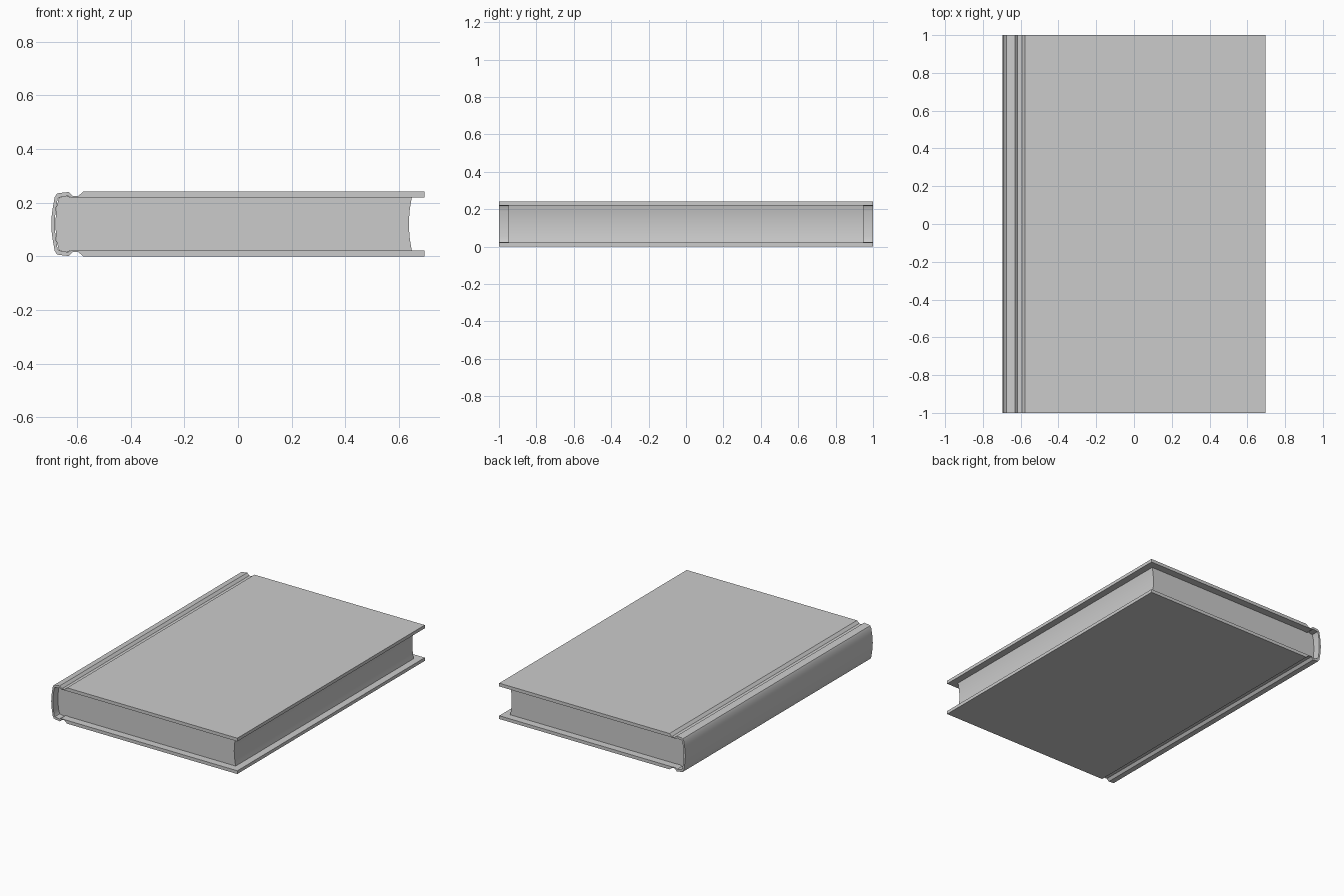
import bpy, bmesh, math

cube = bpy.data.objects.get("Cube")
if cube:
    bpy.data.objects.remove(cube, do_unlink=True)

MID = 0.121  # half of the book's thickness


def make_material(name, value):
    mat = bpy.data.materials.new(name)
    mat.use_nodes = True
    colour = (value, value, value, 1)
    mat.diffuse_color = colour
    mat.node_tree.nodes["Principled BSDF"].inputs["Base Color"].default_value = colour
    return mat


def mirrored(points):
    """Continue an upper half profile with its reflection below mid height."""
    return points + [(x, -z) for x, z in reversed(points) if abs(z) > 1e-6]


def extrude_profile(name, outline, half_length, mat):
    """Extrude a closed x-z outline along y."""
    bm = bmesh.new()
    face = bm.faces.new([bm.verts.new((x, -half_length, z + MID)) for x, z in outline])
    result = bmesh.ops.extrude_face_region(bm, geom=[face])
    moved = [v for v in result["geom"] if isinstance(v, bmesh.types.BMVert)]
    bmesh.ops.translate(bm, verts=moved, vec=(0, 2 * half_length, 0))
    bmesh.ops.recalc_face_normals(bm, faces=bm.faces)
    mesh = bpy.data.meshes.new(name)
    bm.to_mesh(mesh)
    bm.free()
    obj = bpy.data.objects.new(name, mesh)
    bpy.context.collection.objects.link(obj)
    mesh.materials.append(mat)
    bpy.ops.object.select_all(action="DESELECT")
    obj.select_set(True)
    bpy.context.view_layer.objects.active = obj
    bpy.ops.object.shade_smooth_by_angle(angle=math.radians(28))
    return obj


grey = make_material("plain grey", 0.6)

# Cover: boards, hinge grooves and rounded spine as one wrapped sheet
outer = [(0.695, MID), (-0.577, MID), (-0.594, 0.105), (-0.616, 0.104),
         (-0.631, 0.120), (-0.645, 0.117), (-0.665, 0.116), (-0.676, 0.112),
         (-0.683, 0.1), (-0.689, 0.068), (-0.694, 0.034), (-0.695, 0)]
inner = [(0.695, 0.099), (-0.596, 0.099), (-0.62, 0.097), (-0.634, 0.105),
         (-0.65, 0.101), (-0.668, 0.099), (-0.673, 0.09), (-0.677, 0.065),
         (-0.681, 0.034), (-0.682, 0)]
extrude_profile("cover", mirrored(outer) + mirrored(inner)[::-1], 1.0, grey)

# Page block: rounded back against the spine and hollow fore edge
steps = 8
heights = [0.099 * (1 - 2 * i / steps) for i in range(steps + 1)]
fore_edge = [(0.637 + 0.011 * (z / 0.099) ** 2, z) for z in heights]
back_edge = mirrored([(-0.596, 0.099), (-0.62, 0.097), (-0.634, 0.104),
                      (-0.667, 0.098), (-0.676, 0.065), (-0.681, 0)])
extrude_profile("page_block", fore_edge + back_edge[::-1], 0.95, grey)
